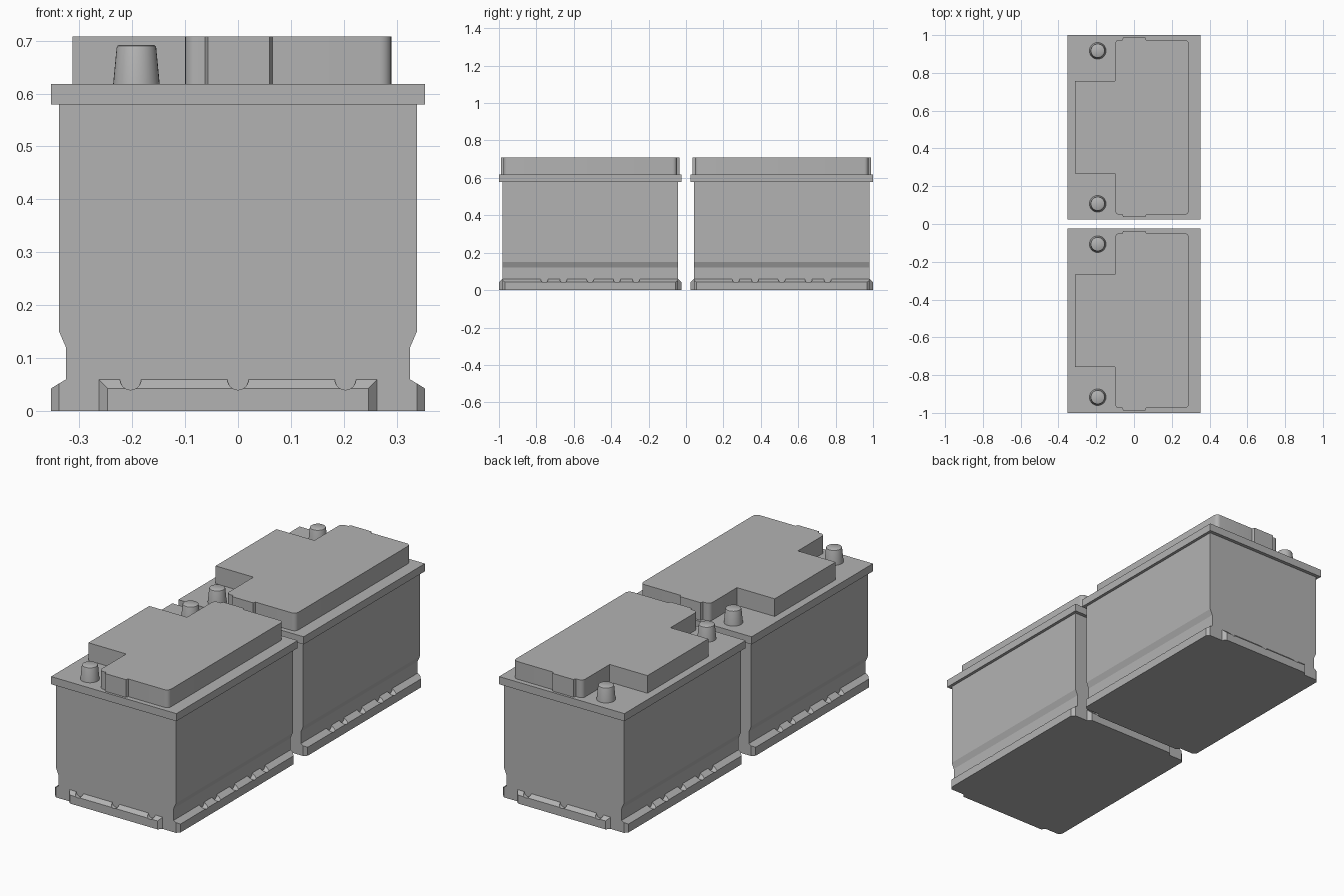
import bpy, bmesh, math
from mathutils import Matrix, Vector

if "Cube" in bpy.data.objects:
    bpy.data.objects.remove(bpy.data.objects["Cube"])

grey = bpy.data.materials.new("plastic grey")
grey.diffuse_color = (0.45, 0.45, 0.45, 1)
grey.use_nodes = True
grey.node_tree.nodes["Principled BSDF"].inputs["Base Color"].default_value = grey.diffuse_color
CENTRES = (-0.512, 0.512)          # y centre of each battery


def make(name, bm, smooth=False):
    """Turn a bmesh into an object at the origin."""
    bmesh.ops.recalc_face_normals(bm, faces=bm.faces)
    me = bpy.data.meshes.new(name)
    bm.to_mesh(me)
    bm.free()
    me.materials.append(grey)
    if smooth:
        me.shade_smooth()
        me.set_sharp_from_angle(angle=math.radians(35))
    ob = bpy.data.objects.new(name, me)
    bpy.context.collection.objects.link(ob)
    return ob


def extrude(points, vec):
    """Prism from a planar outline."""
    bm = bmesh.new()
    face = bm.faces.new([bm.verts.new(p) for p in points])
    res = bmesh.ops.extrude_face_region(bm, geom=[face], use_keep_orig=True)
    verts = [g for g in res["geom"] if isinstance(g, bmesh.types.BMVert)]
    bmesh.ops.translate(bm, verts=verts, vec=vec)
    return bm


def rim(name, plan, notches, angle):
    """Bottom hold-down rim: sloped top, chamfered ends, round notches.
    plan holds (half length, distance outward) from wall to outer edge."""
    wall, out = plan[0][1], plan[-1][1]
    outline = [(-u, v) for u, v in plan] + [(u, v) for u, v in reversed(plan)]
    bm = bmesh.new()
    low = [bm.verts.new((u, v, 0)) for u, v in outline]
    top = [bm.verts.new((u, v, 0.06 - 0.017 * (v - wall) / (out - wall))) for u, v in outline]
    bm.faces.new(low)
    bm.faces.new(top)
    n = len(outline)
    for i in range(n):
        j = (i + 1) % n
        bm.faces.new((low[i], low[j], top[j], top[i]))
    ob = make(name, bm)
    # notch cutters
    cb = bmesh.new()
    for u in notches:
        m = Matrix.Translation((u, (wall + out) / 2, 0.06)) @ Matrix.Rotation(math.pi / 2, 4, 'X')
        bmesh.ops.create_cone(cb, cap_ends=True, segments=24, radius1=0.02, radius2=0.02,
                              depth=0.08, matrix=m)
    cutter = make("notch_cutter", cb)
    cutter.hide_render = True
    mod = ob.modifiers.new("notches", 'BOOLEAN')
    mod.operation, mod.solver, mod.object = 'DIFFERENCE', 'EXACT', cutter
    dg = bpy.context.evaluated_depsgraph_get()
    me = bpy.data.meshes.new_from_object(ob.evaluated_get(dg))
    ob.modifiers.clear()
    ob.data = me
    bpy.data.objects.remove(cutter)
    me.transform(Matrix.Rotation(angle, 4, 'Z'))
    return ob


parts = []

# case: front profile with a waist near the bottom, run along y
half = [(0.325, 0), (0.325, 0.12), (0.338, 0.15), (0.338, 0.58)]
prof = half + [(-x, z) for x, z in reversed(half)]
parts.append(make("case", extrude([(x, -0.47, z) for x, z in prof], (0, 0.94, 0))))

# lid plate
parts.append(make("lid", extrude([(-0.353, -0.488, 0.579), (0.353, -0.488, 0.579),
                                  (0.353, 0.488, 0.579), (-0.353, 0.488, 0.579)], (0, 0, 0.039))))

# raised cover: T-shaped outline with a shallow bump at each end
edge = [(-0.313, 0.245), (-0.10, 0.245), (-0.10, 0.463), (-0.062, 0.463), (-0.057, 0.476),
        (0.06, 0.476), (0.065, 0.463), (0.29, 0.463)]
outline = edge + [(x, -y) for x, y in reversed(edge)]
bm = extrude([(x, y, 0.618) for x, y in outline], (0, 0, 0.09))
corners = [e for e in bm.edges
           if abs(e.verts[0].co.z - e.verts[1].co.z) > 0.05 and abs(e.verts[0].co.y) > 0.4
           and (e.verts[0].co.x > 0.2 or e.verts[0].co.x < -0.09)]
bmesh.ops.bevel(bm, geom=corners, offset=0.022, segments=5, profile=0.5, affect='EDGES')
parts.append(make("cover", bm, True))

# tapered terminal posts, softened at the top
for name, y in (("terminal_front", -0.405), ("terminal_back", 0.405)):
    bm = bmesh.new()
    rings = []
    for r, z in ((0.044, 0.618), (0.0375, 0.686), (0.036, 0.690), (0.033, 0.692)):
        rings.append([bm.verts.new((-0.192 + r * math.cos(a * math.tau / 32),
                                    y + r * math.sin(a * math.tau / 32), z)) for a in range(32)])
    for a, b in zip(rings, rings[1:]):
        for i in range(32):
            j = (i + 1) % 32
            bm.faces.new((a[i], a[j], b[j], b[i]))
    bm.faces.new(rings[0])
    bm.faces.new(rings[-1])
    parts.append(make(name, bm, True))

# bottom rims on all four sides
side = [(0.47, 0.325), (0.47, 0.338), (0.455, 0.353)]
end = [(0.263, 0.47), (0.247, 0.488)]
for name, plan, notches, angle in (
        ("rim_right", side, (-0.245, -0.143, 0, 0.143, 0.245), -math.pi / 2),
        ("rim_left", side, (-0.245, -0.143, 0, 0.143, 0.245), math.pi / 2),
        ("rim_back", end, (-0.203, 0, 0.203), 0),
        ("rim_front", end, (-0.203, 0, 0.203), math.pi)):
    parts.append(rim(name, plan, notches, angle))

# two identical batteries, one behind the other
for ob in parts:
    twin = ob.copy()
    twin.name = ob.name + "_rear"
    bpy.context.collection.objects.link(twin)
    ob.location.y, twin.location.y = CENTRES
